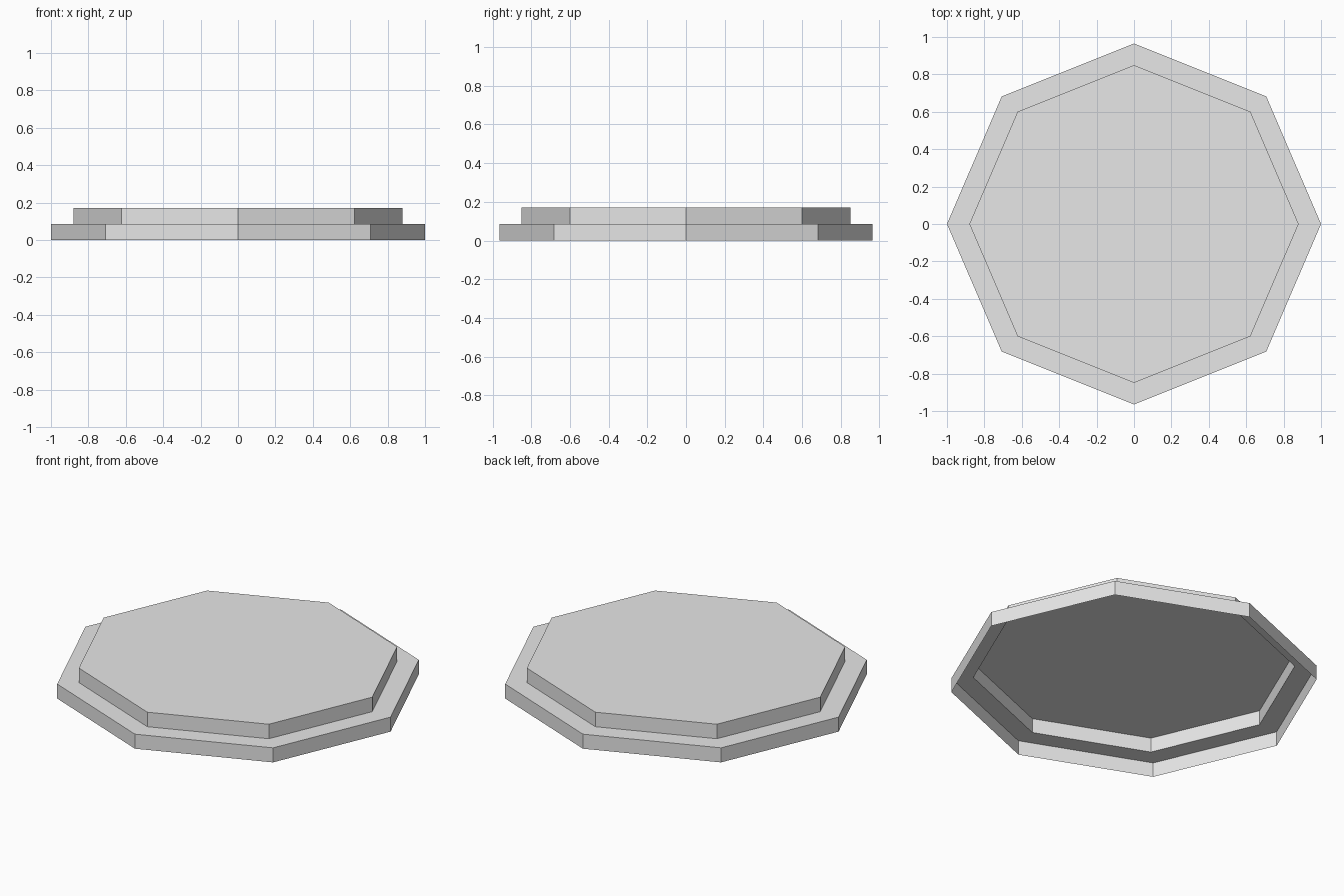
import bpy
import bmesh
from math import cos, sin, pi

cube = bpy.data.objects.get("Cube")
if cube:
    bpy.data.objects.remove(cube, do_unlink=True)

SIDES = 8
DEPTH = 0.965       # front-to-back squash of the octagon
STEP_HEIGHT = 0.086
OUTER, INNER = 1.0, 0.88

grey = bpy.data.materials.new("light grey")
grey.use_nodes = True
colour = (0.8, 0.8, 0.8, 1)
grey.diffuse_color = colour
grey.node_tree.nodes["Principled BSDF"].inputs["Base Color"].default_value = colour


def octagon_shell(name, profile, capped):
    """Sweep a (radius, height) profile around the octagon, open underneath."""
    bm = bmesh.new()
    rings = []
    for radius, z in profile:
        angles = [2 * pi * i / SIDES for i in range(SIDES)]
        rings.append([bm.verts.new((radius * cos(a), radius * DEPTH * sin(a), z))
                      for a in angles])
    for low, high in zip(rings, rings[1:]):
        for i in range(SIDES):
            j = (i + 1) % SIDES
            bm.faces.new((low[i], low[j], high[j], high[i]))
    if capped:
        bm.faces.new(rings[-1])
    mesh = bpy.data.meshes.new(name)
    bm.to_mesh(mesh)
    bm.free()
    mesh.materials.append(grey)
    obj = bpy.data.objects.new(name, mesh)
    bpy.context.collection.objects.link(obj)
    return obj


# Lower step: outer wall and the flat ledge
octagon_shell("lower_step",
              [(OUTER, 0), (OUTER, STEP_HEIGHT), (INNER, STEP_HEIGHT)], False)

# Upper step: inner wall and the closed top
octagon_shell("upper_step",
              [(INNER, STEP_HEIGHT), (INNER, 2 * STEP_HEIGHT)], True)
